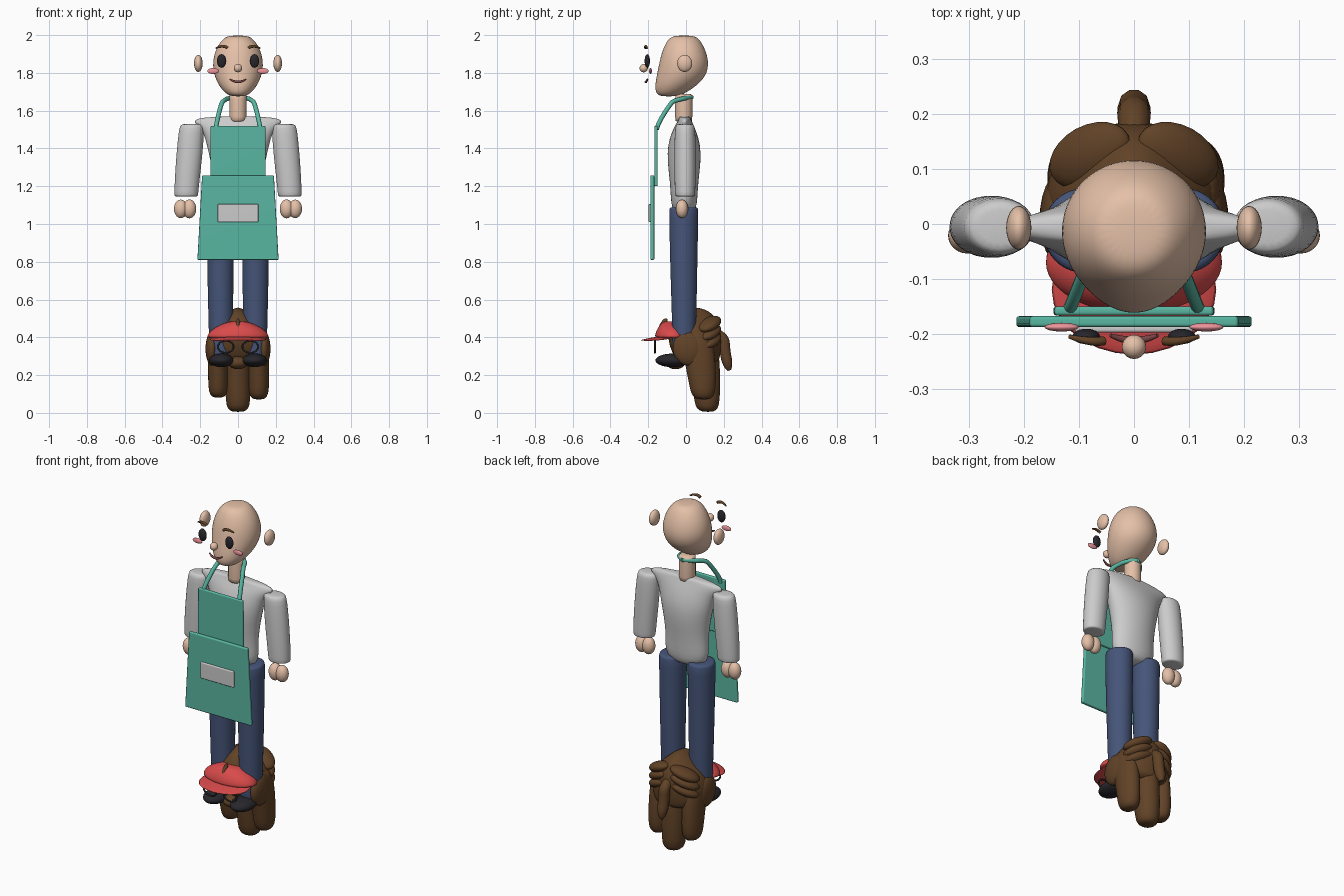
import bpy, bmesh, math
from mathutils import Matrix

if "Cube" in bpy.data.objects:
    bpy.data.objects.remove(bpy.data.objects["Cube"])


def material(name, *rgb):
    m = bpy.data.materials.new(name)
    m.diffuse_color = (*rgb, 1)
    m.use_nodes = True
    m.node_tree.nodes["Principled BSDF"].inputs["Base Color"].default_value = m.diffuse_color
    return m


SKIN = material("skin", 0.78, 0.53, 0.39)
TEAL = material("teal", 0.10, 0.47, 0.36)
BLUE = material("denim", 0.06, 0.09, 0.19)
HAIR = material("brown", 0.12, 0.055, 0.02)
RED = material("red", 0.70, 0.07, 0.07)
BLACK = material("black", 0.02, 0.02, 0.025)
PINK = material("pink", 0.85, 0.30, 0.33)
LIP = material("lip", 0.20, 0.06, 0.06)


def finish(ob, mat, subdiv=0):
    if mat:
        ob.data.materials.append(mat)
    if subdiv:
        ob.modifiers.new("subdivision", "SUBSURF").levels = subdiv
    if ob.type == 'MESH':
        for p in ob.data.polygons:
            p.use_smooth = True
    return ob


def from_bmesh(name, bm, mat, subdiv=0):
    me = bpy.data.meshes.new(name)
    bmesh.ops.recalc_face_normals(bm, faces=bm.faces)
    bm.to_mesh(me)
    bm.free()
    ob = bpy.data.objects.new(name, me)
    bpy.context.collection.objects.link(ob)
    return finish(ob, mat, subdiv)


def ball(name, loc, size, mat, rot=(0, 0, 0)):
    bm = bmesh.new()
    bmesh.ops.create_uvsphere(bm, u_segments=24, v_segments=14, radius=1)
    ob = from_bmesh(name, bm, mat)
    ob.location, ob.scale, ob.rotation_euler = loc, size, rot
    return ob


def loft(name, rings, mat, n=20, subdiv=1):
    """Skin through elliptical rings (x, y, z, rx, ry)."""
    bm = bmesh.new()
    loops = []
    for x, y, z, rx, ry in rings:
        loops.append([bm.verts.new((x + rx * math.cos(i * math.tau / n),
                                    y + ry * math.sin(i * math.tau / n), z)) for i in range(n)])
    for a, b in zip(loops, loops[1:]):
        for i in range(n):
            j = (i + 1) % n
            bm.faces.new((a[i], a[j], b[j], b[i]))
    bm.faces.new(loops[0])
    bm.faces.new(loops[-1])
    return from_bmesh(name, bm, mat, subdiv)


def panel(name, outline, y, depth, mat, bevel=0.006):
    """Flat outline in x,z extruded backwards along y, with soft edges."""
    bm = bmesh.new()
    f = bm.faces.new([bm.verts.new((x, y, z)) for x, z in outline])
    ext = bmesh.ops.extrude_face_region(bm, geom=[f])["geom"]
    bmesh.ops.translate(bm, vec=(0, depth, 0), verts=[v for v in ext if isinstance(v, bmesh.types.BMVert)])
    ob = from_bmesh(name, bm, mat)
    b = ob.modifiers.new("bevel", "BEVEL")
    b.width, b.segments = bevel, 3
    ob.modifiers.new("normals", "WEIGHTED_NORMAL")
    return ob


def tube(name, pts, r, mat, radii=None):
    cu = bpy.data.curves.new(name, 'CURVE')
    cu.dimensions, cu.bevel_depth, cu.bevel_resolution, cu.use_fill_caps = '3D', r, 3, True
    s = cu.splines.new('NURBS')
    s.points.add(len(pts) - 1)
    for i, p in enumerate(pts):
        s.points[i].co = (*p, 1)
        s.points[i].radius = radii[i] if radii else 1
    s.use_endpoint_u, s.order_u = True, 3
    ob = bpy.data.objects.new(name, cu)
    bpy.context.collection.objects.link(ob)
    return finish(ob, mat)


# Head (egg leaning towards the chin) and neck
profile = [(1.998, -.055, .035, .045), (1.985, -.09, .065, .075), (1.95, -.112, .09, .105),
           (1.90, -.132, .112, .127), (1.84, -.145, .122, .136), (1.78, -.157, .105, .125),
           (1.73, -.165, .055, .10), (1.695, -.16, .0, .07), (1.675, -.14, -.045, .04)]
loft("head", [(0, (f + b) / 2, z, rx, (b - f) / 2) for z, f, b, rx in profile], SKIN, 24, 2)
loft("neck", [(0, -.012, z, .046, .046) for z in (1.54, 1.55, 1.68, 1.69)], SKIN)

# Face parts floating in front of the head
ball("nose", (0, -.224, 1.825), (.022, .022, .022), SKIN)
tube("mouth", [(-.043, -.203, 1.767), (-.02, -.212, 1.752), (.02, -.212, 1.752), (.043, -.203, 1.767)],
     .007, LIP, (.5, 1, 1, .5))

# Torso
loft("shirt_body", [(0, -.01, 1.055, .07, .04), (0, -.01, 1.08, .125, .065), (0, -.01, 1.14, .138, .072),
                    (0, -.01, 1.22, .13, .075), (0, -.01, 1.33, .145, .09), (0, -.01, 1.42, .168, .088),
                    (0, -.01, 1.49, .185, .065), (0, -.008, 1.525, .225, .048), (0, -.006, 1.548, .24, .036),
                    (0, -.006, 1.564, .20, .03), (0, -.008, 1.57, .06, .028)], None)

for s, side in ((-1, "left"), (1, "right")):
    # Mirrored face parts
    ball(side + "_ear", (s * .21, -.007, 1.85), (.023, .04, .045), SKIN)
    ball(side + "_eye", (s * .087, -.205, 1.863), (.025, .014, .036), BLACK)
    ball(side + "_cheek", (s * .132, -.188, 1.81), (.031, .008, .015), PINK)
    tube(side + "_eyebrow", [(s * .055, -.213, 1.932), (s * .08, -.217, 1.95), (s * .118, -.205, 1.93)],
         .009, HAIR, (.9, 1, .4))
    # Sleeves: tapered, leaning outwards
    loft(side + "_sleeve", [(s * .243, -.005, 1.53, .045, .035), (s * .243, -.005, 1.525, .064, .05),
                            (s * .247, -.005, 1.49, .068, .055), (s * .256, -.005, 1.38, .070, .058),
                            (s * .268, -.005, 1.25, .067, .057), (s * .274, -.005, 1.16, .064, .054),
                            (s * .274, -.005, 1.147, .063, .053), (s * .274, -.005, 1.145, .05, .04)], None)
    # Hands of two rounded lobes
    ball(side + "_palm", (s * .257, -.021, 1.08), (.036, .034, .05), SKIN)
    ball(side + "_fingers", (s * .303, -.021, 1.08), (.036, .033, .049), SKIN)
    # Trouser legs and shoes
    loft(side + "_trouser_leg", [(s * .093, -.012, 1.09, .05, .055), (s * .093, -.012, 1.088, .073, .078),
                                 (s * .093, -.012, 1.07, .075, .079), (s * .093, -.012, .8, .071, .073),
                                 (s * .092, -.01, .55, .067, .067), (s * .09, -.01, .31, .062, .06),
                                 (s * .09, -.01, .29, .061, .059), (s * .09, -.01, .288, .04, .04)], BLUE)
    ball(side + "_shoe", (s * .088, -.07, .278), (.065, .092, .036), BLACK)
    # Apron strap running round the neck
    panel_pts = [(s * .118, -.155, 1.50), (s * .115, -.15, 1.53), (s * .088, -.08, 1.64),
                 (s * .075, -.06, 1.653), (s * .05, .0, 1.668), (0, .03, 1.672)]
    tube(side + "_apron_strap", panel_pts, .012, TEAL)

# Apron
panel("apron_bib", [(-.147, 1.2), (.147, 1.2), (.145, 1.52), (-.145, 1.52)], -.167, .017, TEAL)
panel("apron_skirt", [(-.215, .81), (.215, .81), (.19, 1.258), (-.19, 1.258)], -.188, .02, TEAL)
panel("apron_pocket", [(-.108, 1.01), (.108, 1.01), (.108, 1.105), (-.108, 1.105)], -.198, .014, None, .005)

# Hair cap around the ankles
loft("hair_cap", [(0, .045, .558, .012, .03), (0, .045, .535, .05, .085), (0, .045, .50, .09, .115),
                  (0, .045, .46, .128, .135), (0, .045, .41, .158, .143), (0, .05, .35, .165, .138),
                  (0, .06, .29, .155, .12), (0, .07, .26, .12, .10)], HAIR, 24)
# Long back locks
for name, x, rx, low in (("left", -.105, .054, .08), ("middle", 0, .068, .005), ("right", .11, .056, .07)):
    y = .112 if name == "middle" else .09
    loft(name + "_back_lock", [(x, y + .005, low, rx * .45, .03), (x, y, low + .015, rx * .8, .055),
                               (x, y, low + .05, rx, .07), (x, y - .01, .24, rx, .08),
                               (x, y - .03, .36, rx, .09), (x, y - .04, .45, rx * .7, .06)], HAIR)
# Short pigtail, forelock, chin lump
tube("pigtail", [(0, .13, .43), (0, .20, .41), (0, .205, .33), (0, .222, .25), (0, .23, .225)],
     .034, HAIR, (.7, .9, .9, .85, .3))
ball("forelock", (0, -.125, .45), (.013, .02, .055), HAIR, (-.4, 0, 0))
ball("hair_knot", (0, -.055, .265), (.052, .05, .034), HAIR)
for s, side in ((-1, "left"), (1, "right")):
    ball(side + "_side_lock", (s * .138, .01, .34), (.034, .08, .09), HAIR, (.2, 0, 0))
    for i, z in enumerate((.47, .425, .38)):
        ball(f"{side}_back_wave_{i}", (s * .08, .125, z), (.085, .055, .032), HAIR, (0, s * .4, -s * .5))
    # Round rim below the visor
    tube(side + "_rim", [(s * (.065 + .043 * math.cos(a * math.pi / 6)), -.165,
                          .35 + .033 * math.sin(a * math.pi / 6)) for a in range(13)], .005, BLACK)

# Visor: domed band and drooping brim
loft("visor_band", [(0, -.07, .485, .03, .04), (0, -.07, .48, .065, .055), (0, -.07, .45, .13, .082),
                    (0, -.07, .42, .16, .093), (0, -.07, .40, .166, .096), (0, -.07, .395, .15, .085)], RED, 24)
bm = bmesh.new()
bmesh.ops.create_uvsphere(bm, u_segments=28, v_segments=12, radius=1)
for v in bm.verts:
    x, y, z = v.co
    v.co = (x * .15, -.12 + y * .118, .40 + y * .016 + z * .008 - .012 * x * x)
from_bmesh("visor_brim", bm, RED)
